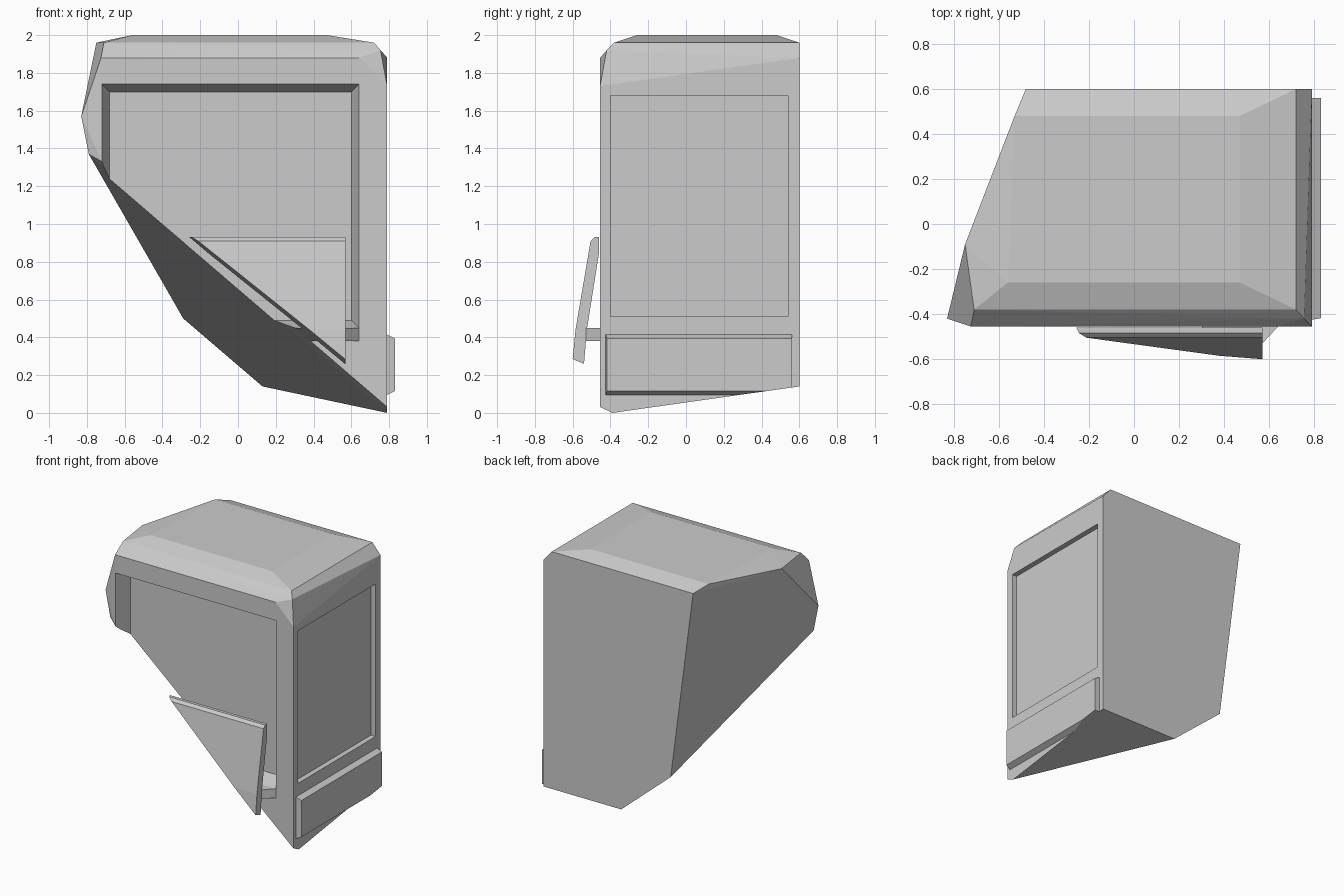
import bpy, bmesh
from mathutils import Vector

if "Cube" in bpy.data.objects:
    bpy.data.objects.remove(bpy.data.objects["Cube"])

# The two planes that slice the underside away: (point, normal), positive side kept
SLICE = (Vector((0, 0, 0.511)), Vector((0.857, 0.433, 1)))
BASE = (Vector((0.79, -0.39, 0)), Vector((0, -0.1414, 1)))


def finish(name, bm, planes=()):
    for co, no in planes:
        geom = bm.verts[:] + bm.edges[:] + bm.faces[:]
        bmesh.ops.bisect_plane(bm, geom=geom, plane_co=co, plane_no=no, clear_inner=True)
        bmesh.ops.holes_fill(bm, edges=[e for e in bm.edges if e.is_boundary])
    bmesh.ops.recalc_face_normals(bm, faces=bm.faces[:])
    me = bpy.data.meshes.new(name)
    bm.to_mesh(me)
    bm.free()
    ob = bpy.data.objects.new(name, me)
    bpy.context.collection.objects.link(ob)
    return ob


def hull(name, pts, planes=()):
    bm = bmesh.new()
    vs = [bm.verts.new(p) for p in pts]
    r = bmesh.ops.convex_hull(bm, input=vs)
    junk = {v for v in r["geom_interior"] + r["geom_unused"] if isinstance(v, bmesh.types.BMVert)}
    bmesh.ops.delete(bm, geom=list(junk), context='VERTS')
    bmesh.ops.dissolve_limit(bm, angle_limit=0.02, verts=bm.verts[:], edges=bm.edges[:])
    return finish(name, bm, planes)


def rect(u0, u1, v0, v1):
    return [(u0, v0), (u1, v0), (u1, v1), (u0, v1)]


def prism(name, profile, a, b, place, planes=()):
    bm = bmesh.new()
    face = bm.faces.new([bm.verts.new(place(u, v, a)) for u, v in profile])
    ext = bmesh.ops.extrude_face_region(bm, geom=[face])["geom"]
    move = Vector(place(0, 0, b)) - Vector(place(0, 0, a))
    bmesh.ops.translate(bm, vec=move, verts=[g for g in ext if isinstance(g, bmesh.types.BMVert)])
    return finish(name, bm, planes)


def carve(target, cutter):
    m = target.modifiers.new("recess", 'BOOLEAN')
    m.operation, m.solver, m.object = 'DIFFERENCE', 'EXACT', cutter
    bpy.context.view_layer.update()
    me = bpy.data.meshes.new_from_object(
        target.evaluated_get(bpy.context.evaluated_depsgraph_get()))
    target.modifiers.clear()
    target.data = me
    bpy.data.objects.remove(cutter)


# Main block, sliced at an angle on the left and underneath
body = hull("body", [
    # back
    (0.79, 0.6, 0.14), (0.13, 0.6, 0.14), (-0.29, 0.6, 0.5), (-0.48, 0.6, 1.96),
    (0.72, 0.6, 1.96), (0.79, 0.6, 1.88),
    # left
    (-0.75, -0.09, 1.96), (-0.83, -0.42, 1.57), (-0.79, -0.42, 1.37),
    # front
    (-0.72, -0.455, 1.33), (-0.725, -0.455, 1.88), (0.64, -0.455, 1.88),
    (0.79, -0.455, 1.73), (0.79, -0.455, 0.031), (0.79, -0.39, 0),
    # top
    (-0.71, -0.38, 1.96), (0.72, -0.38, 1.96), (0.755, -0.42, 1.92),
    (-0.56, -0.26, 2), (0.47, -0.26, 2), (0.47, 0.48, 2), (-0.53, 0.48, 2)])

# Deep front recess with sloping walls
carve(body, hull("front_recess", [
    (x, y, z) for y, i in ((-0.485, -0.01), (-0.335, 0.04))
    for x, z in rect(-0.72 + i, 0.64 - i, 0.45 + i, 1.74 - i)]))

# Shallow recess in the right side
carve(body, prism("side_recess", rect(-0.40, 0.54, 0.51, 1.68), 0.75, 0.9,
                  lambda u, v, w: (w, u, v)))

# Raised lower panel on the right side
hull("side_panel", [(x, y, z) for x, i in ((0.77, 0), (0.79, 0), (0.83, 0.02))
                    for y, z in rect(-0.425 + i / 3, 0.56, 0.095 + i, 0.415 - i)], [BASE])

# Ledge at the foot of the front recess
prism("front_ledge", [(-0.6, -0.44), (0.64, -0.44), (0.64, -0.455), (0.57, -0.53), (-0.6, -0.53)],
      0.38, 0.45, lambda u, v, w: (u, v, w), [SLICE])

# Leaning front plate
prism("front_plate", [(-0.46, 0.93), (-0.485, 0.93), (-0.505, 0.91), (-0.585, 0.44),
                      (-0.6, 0.285), (-0.54, 0.26), (-0.525, 0.44), (-0.46, 0.85)],
      -0.9, 0.57, lambda u, v, w: (w, u, v), [SLICE])
